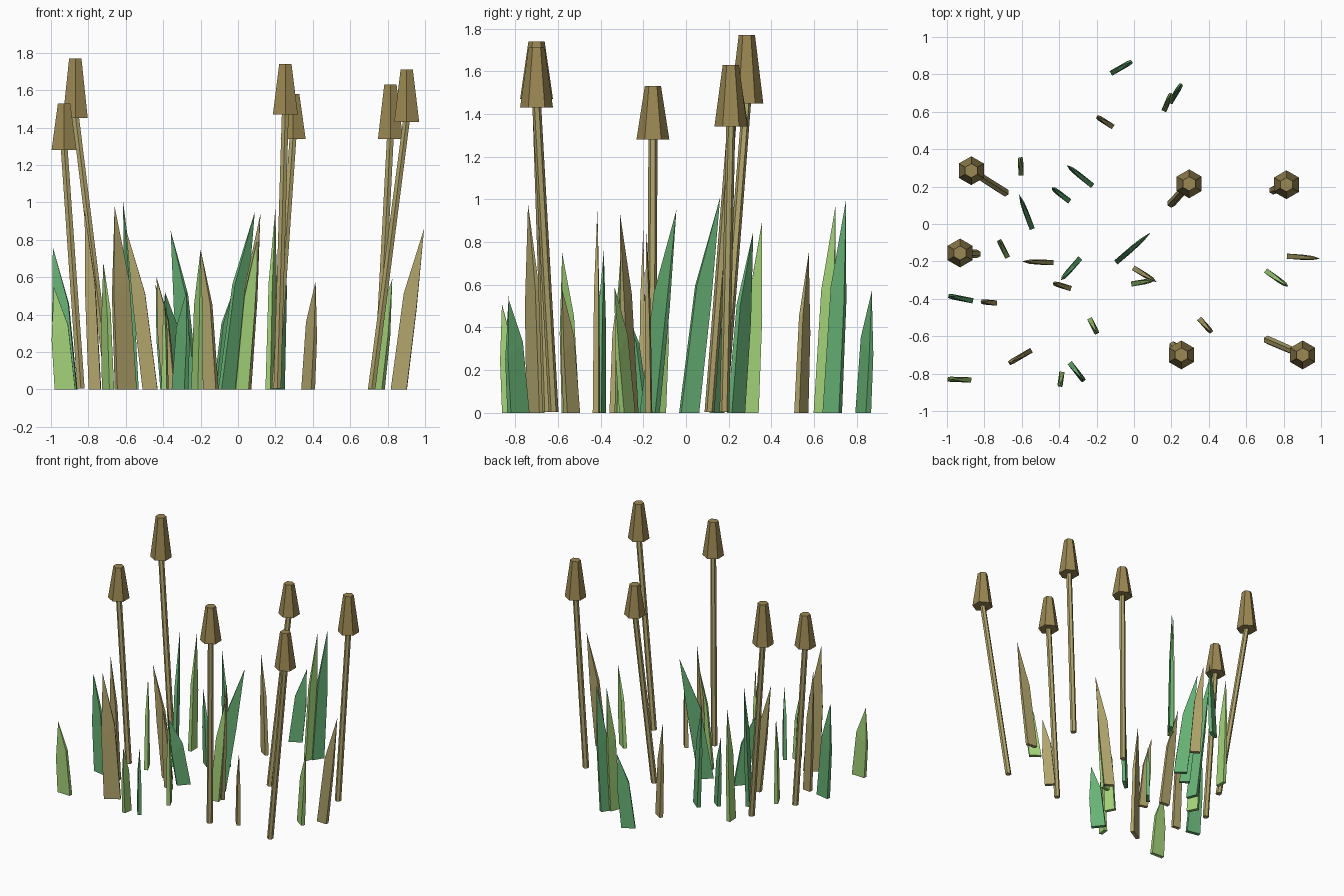
import bpy
import bmesh
from math import cos, sin, pi
from mathutils import Vector

cube = bpy.data.objects.get("Cube")
if cube:
    bpy.data.objects.remove(cube, do_unlink=True)


def material(name, rgb):
    """Flat colour from 0-255 sRGB values."""
    linear = [((c / 255 + 0.055) / 1.055) ** 2.4 for c in rgb] + [1.0]
    mat = bpy.data.materials.new(name)
    mat.use_nodes = True
    mat.diffuse_color = linear
    bsdf = mat.node_tree.nodes["Principled BSDF"]
    bsdf.inputs["Base Color"].default_value = linear
    bsdf.inputs["Roughness"].default_value = 0.9
    return mat


dark_green = material("dark green", (103, 178, 117))
light_green = material("light green", (163, 210, 121))
straw = material("straw", (176, 164, 107))
brown = material("seed head brown", (154, 135, 82))


def loft(name, rings, mat, tip=None):
    """Join equal rings of points into a closed solid, ending in a cap or a tip."""
    bm = bmesh.new()
    loops = [[bm.verts.new(p) for p in ring] for ring in rings]
    n = len(loops[0])
    for low, high in zip(loops, loops[1:]):
        for i in range(n):
            j = (i + 1) % n
            bm.faces.new((low[i], low[j], high[j], high[i]))
    bm.faces.new(loops[0][::-1])
    last = loops[-1]
    if tip is None:
        bm.faces.new(last)
    else:
        point = bm.verts.new(tip)
        for i in range(n):
            bm.faces.new((last[i], last[(i + 1) % n], point))
    bmesh.ops.recalc_face_normals(bm, faces=bm.faces)
    mesh = bpy.data.meshes.new(name)
    bm.to_mesh(mesh)
    bm.free()
    mesh.materials.append(mat)
    obj = bpy.data.objects.new(name, mesh)
    bpy.context.collection.objects.link(obj)
    return obj


def hexagon(x, y, z, radius):
    """Six points with corners toward the front and back."""
    turns = [pi / 2 + i * pi / 3 for i in range(6)]
    return [Vector((x + radius * cos(a), y + radius * sin(a), z)) for a in turns]


def reed(base, head, low, high):
    """Leaning stalk carrying an upright tapered seed head."""
    loft("reed_stalk", [hexagon(*base, 0.005, 0.023),
                        hexagon(*head, low + 0.02, 0.021)], straw)
    loft("reed_head", [hexagon(*head, low, 0.077),
                       hexagon(*head, high, 0.038)], brown)


def blade(name, mat, x, y, tip_x, tip_y, tip_z, width):
    """Thin leaf that curves sideways from its foot to a point."""
    foot, tip = Vector((x, y, 0)), Vector((tip_x, tip_y, tip_z))
    across = Vector((tip_x - x, tip_y - y, 0)).normalized()
    through = Vector((-across.y, across.x, 0))

    def section(centre, wide, thick, slope):
        corners = ((-1, -1), (1, -1), (1, 1), (-1, 1))
        return [centre + across * (wide * s / 2) + through * (thick * t / 2)
                - Vector((0, 0, slope * s)) for s, t in corners]

    middle = foot.lerp(tip, 0.45)
    middle.z = tip_z * 0.55
    loft(name, [section(foot, width, 0.028, 0),
                section(middle, width * 0.8, 0.022, 0.04)], mat, tip)


# Reeds: foot, head position, head bottom and top heights
reed((-0.69, 0.17), (-0.87, 0.285), 1.45, 1.77)
reed((-0.84, -0.16), (-0.93, -0.155), 1.28, 1.53)
reed((0.2, 0.11), (0.295, 0.215), 1.34, 1.58)
reed((0.745, 0.18), (0.815, 0.21), 1.34, 1.63)
reed((0.21, -0.65), (0.253, -0.7), 1.47, 1.74)
reed((0.715, -0.62), (0.902, -0.7), 1.43, 1.71)

# Leaves: foot x, y, tip x, y, z and width
dark_leaves = [
    (-0.08, 0.83, -0.01, 0.87, 0.57, 0.1),
    (0.215, 0.685, 0.255, 0.75, 1.0, 0.09),
    (-0.56, 0.015, -0.615, 0.16, 1.01, 0.09),
    (-0.26, 0.235, -0.36, 0.315, 0.85, 0.1),
    (-0.375, 0.145, -0.44, 0.195, 0.56, 0.08),
    (-0.055, -0.17, 0.09, -0.045, 0.95, 0.11),
    (-0.32, -0.22, -0.39, -0.3, 0.52, 0.1),
    (-0.915, -0.4, -0.99, -0.385, 0.76, 0.11),
    (-0.31, -0.785, -0.275, -0.83, 0.53, 0.11),
]
light_leaves = [
    (0.175, 0.64, 0.2, 0.7, 0.97, 0.08),
    (-0.605, 0.3, -0.607, 0.355, 0.89, 0.08),
    (-0.695, -0.14, -0.72, -0.09, 0.68, 0.09),
    (0.02, -0.315, 0.11, -0.3, 0.83, 0.07),
    (-0.925, -0.832, -0.985, -0.83, 0.55, 0.11),
    (-0.22, -0.54, -0.2, -0.58, 0.75, 0.08),
    (0.74, -0.275, 0.825, -0.335, 0.59, 0.09),
    (-0.39, -0.825, -0.395, -0.862, 0.51, 0.07),
]
straw_leaves = [
    (-0.145, 0.54, -0.2, 0.575, 0.75, 0.08),
    (-0.47, -0.205, -0.6, -0.2, 0.86, 0.08),
    (-0.6, -0.705, -0.66, -0.74, 0.98, 0.12),
    (-0.37, -0.335, -0.435, -0.315, 0.6, 0.07),
    (0.03, -0.255, 0.12, -0.31, 0.94, 0.08),
    (-0.765, -0.42, -0.82, -0.415, 0.96, 0.065),
    (0.375, -0.535, 0.415, -0.58, 0.58, 0.08),
    (0.86, -0.175, 0.995, -0.185, 0.86, 0.085),
]
for name, mat, leaves in (("dark_leaf", dark_green, dark_leaves),
                          ("light_leaf", light_green, light_leaves),
                          ("dry_leaf", straw, straw_leaves)):
    for leaf in leaves:
        blade(name, mat, *leaf)
